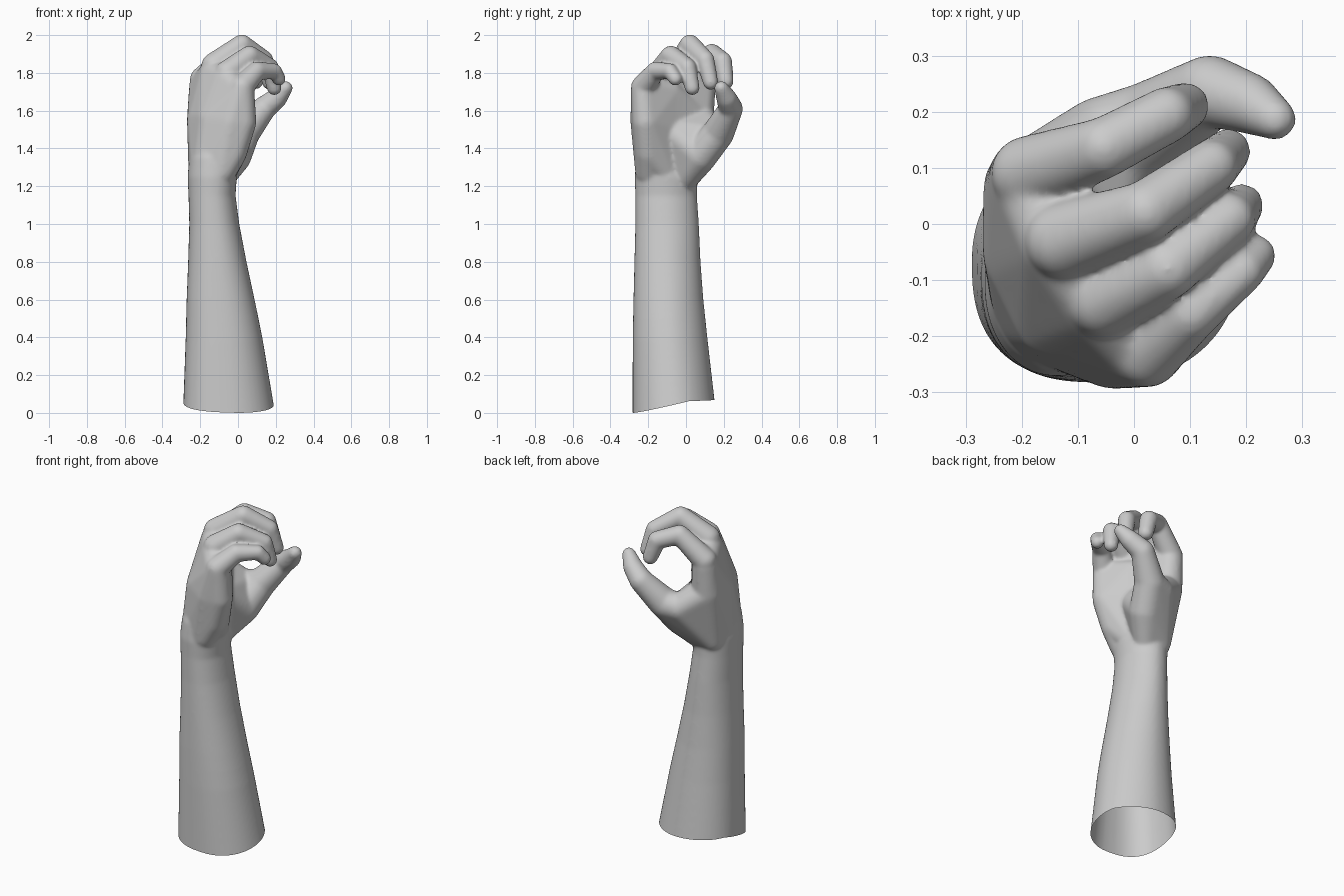
import bpy, bmesh, math
from mathutils import Vector

if "Cube" in bpy.data.objects:
    bpy.data.objects.remove(bpy.data.objects["Cube"])

body = bmesh.new()

# unit sphere directions shared by every joint
ball = bmesh.new()
bmesh.ops.create_icosphere(ball, subdivisions=3, radius=1)
DIRS = [v.co.normalized() for v in ball.verts]
ball.free()


def hull(*balls):
    """Add the convex skin around several (x, y, z, radius) balls."""
    bm = bmesh.new()
    for x, y, z, r in balls:
        for d in DIRS:
            bm.verts.new(Vector((x, y, z)) + d * r)
    bmesh.ops.convex_hull(bm, input=bm.verts[:])
    bmesh.ops.delete(bm, geom=[v for v in bm.verts if not v.link_faces], context='VERTS')
    me = bpy.data.meshes.new("tmp")
    bm.to_mesh(me)
    bm.free()
    body.from_mesh(me)
    bpy.data.meshes.remove(me)


def chain(joints):
    for a, b in zip(joints, joints[1:]):
        hull(a, b)


def mix(a, b, t):
    return tuple(p + (q - p) * t for p, q in zip(a, b))


def loft(sections, n=48):
    """Superellipse rings: z, x min, x max, y min, y max, back corner fullness."""
    rings = []
    for z, x0, x1, y0, y1, full in sections:
        ring = []
        for i in range(n):
            t = 2 * math.pi * i / n
            c, s = math.cos(t), math.sin(t)
            power = 1.85 if c > 0 and s > 0 else full if c < 0 and s < 0 else 2.15
            px = math.copysign(abs(c) ** (2 / power), c)
            py = math.copysign(abs(s) ** (2 / power), s)
            ring.append(body.verts.new(((x0 + x1) / 2 + px * (x1 - x0) / 2,
                                        (y0 + y1) / 2 + py * (y1 - y0) / 2, z)))
        rings.append(ring)
    for a, b in zip(rings, rings[1:]):
        for i in range(n):
            j = (i + 1) % n
            body.faces.new((a[i], a[j], b[j], b[i]))
    body.faces.new(rings[0][::-1])
    body.faces.new(rings[-1])


# forearm and wrist, tapering away inside the palm
loft([(-0.12, -0.295, 0.22, -0.285, 0.175, 2.6),
      (0.06, -0.29, 0.19, -0.283, 0.152, 2.6),
      (0.40, -0.277, 0.13, -0.282, 0.113, 2.5),
      (0.60, -0.272, 0.088, -0.278, 0.092, 2.5),
      (0.80, -0.264, 0.045, -0.273, 0.077, 2.4),
      (1.00, -0.258, 0.007, -0.268, 0.068, 2.35),
      (1.15, -0.262, -0.013, -0.268, 0.058, 2.2),
      (1.25, -0.267, -0.006, -0.272, 0.058, 2.1),
      (1.35, -0.258, -0.02, -0.262, 0.05, 2.0),
      (1.52, -0.20, -0.07, -0.20, 0.0, 2.0)])

# fingers: knuckle, middle joint, end joint, tip
fingers = [
    [(-0.188, 0.09, 1.765, 0.068), (-0.053, 0.136, 1.90, 0.055),
     (0.058, 0.194, 1.86, 0.051), (0.092, 0.21, 1.755, 0.043)],
    [(-0.125, -0.03, 1.838, 0.07), (0.02, 0.021, 1.948, 0.056),
     (0.138, 0.102, 1.87, 0.049), (0.168, 0.13, 1.75, 0.041)],
    [(-0.055, -0.135, 1.80, 0.068), (0.06, -0.08, 1.89, 0.055),
     (0.17, 0.008, 1.83, 0.047), (0.192, 0.033, 1.72, 0.04)],
    [(0.022, -0.228, 1.725, 0.064), (0.10, -0.16, 1.81, 0.051),
     (0.192, -0.085, 1.81, 0.041), (0.217, -0.056, 1.768, 0.037)]]
for f in fingers:
    chain(f)

# palm: two rows of slabs from the wrist up to the webs between the fingers
low = [(-0.175, 0.0, 1.25, 0.07), (-0.182, -0.08, 1.27, 0.08),
       (-0.158, -0.15, 1.29, 0.095), (-0.09, -0.19, 1.28, 0.08)]
mid = [(-0.183, 0.062, 1.56, 0.086), (-0.175, -0.05, 1.55, 0.095),
       (-0.125, -0.152, 1.55, 0.095), (-0.035, -0.215, 1.54, 0.08)]
top = [mix(f[0], m, 0.14) for f, m in zip(fingers, mid)]
for lower, upper in ((low, mid), (mid, top)):
    for i in range(3):
        hull(lower[i], lower[i + 1], upper[i], upper[i + 1])

# heel of the hand below the little finger, and the hollow of the palm
heel = (0.025, -0.212, 1.54, 0.073)
heel_low = (-0.03, -0.195, 1.38, 0.078)
hollow = (-0.065, -0.09, 1.5, 0.075)
hollow_top = (-0.055, -0.085, 1.7, 0.06)
hull(low[3], heel_low, mid[3])
hull(heel_low, heel, mid[3], fingers[3][0])
hull(heel_low, heel, hollow, hollow_top, (-0.095, -0.09, 1.25, 0.075))
hull(heel, hollow, hollow_top, fingers[3][0])
hull(hollow, hollow_top, mid[0], mid[1])

# thumb with its fleshy base and web
thumb = [(-0.09, -0.01, 1.24, 0.07), (-0.018, 0.075, 1.36, 0.09),
         (0.03, 0.17, 1.48, 0.085), (0.135, 0.237, 1.61, 0.065),
         (0.205, 0.215, 1.665, 0.055), (0.252, 0.187, 1.72, 0.038)]
chain(thumb)
hull(thumb[0], thumb[1], low[0], low[1], hollow)
web = (-0.06, 0.152, 1.465, 0.075)
hull(thumb[1], thumb[2], web, low[0])
hull(thumb[1], web, mid[0], low[0], hollow)

mesh = bpy.data.meshes.new("arm_and_hand")
body.to_mesh(mesh)
body.free()
arm = bpy.data.objects.new("arm_and_hand", mesh)
bpy.context.collection.objects.link(arm)
bpy.context.view_layer.objects.active = arm
arm.select_set(True)

# fuse into one skin and soften the joins
rm = arm.modifiers.new("fuse", 'REMESH')
rm.mode = 'VOXEL'
rm.voxel_size = 0.008
sm = arm.modifiers.new("soften", 'SMOOTH')
sm.factor = 0.5
sm.iterations = 16
bpy.ops.object.convert(target='MESH')

# open end of the forearm, dipping towards the front
bm = bmesh.new()
bm.from_mesh(arm.data)
bmesh.ops.bisect_plane(bm, geom=bm.verts[:] + bm.edges[:] + bm.faces[:],
                       plane_co=(0, 0, 0.068), plane_no=(0.03, 0, 1),
                       clear_inner=True)
for v in bm.verts:
    if v.co.z < 0.5:
        dip = min(1, max(0, (0.02 - v.co.y) / 0.3))
        v.co.z -= 0.068 * dip * (0.5 - v.co.z) / 0.432
bm.to_mesh(arm.data)
bm.free()
bpy.ops.object.shade_smooth()
